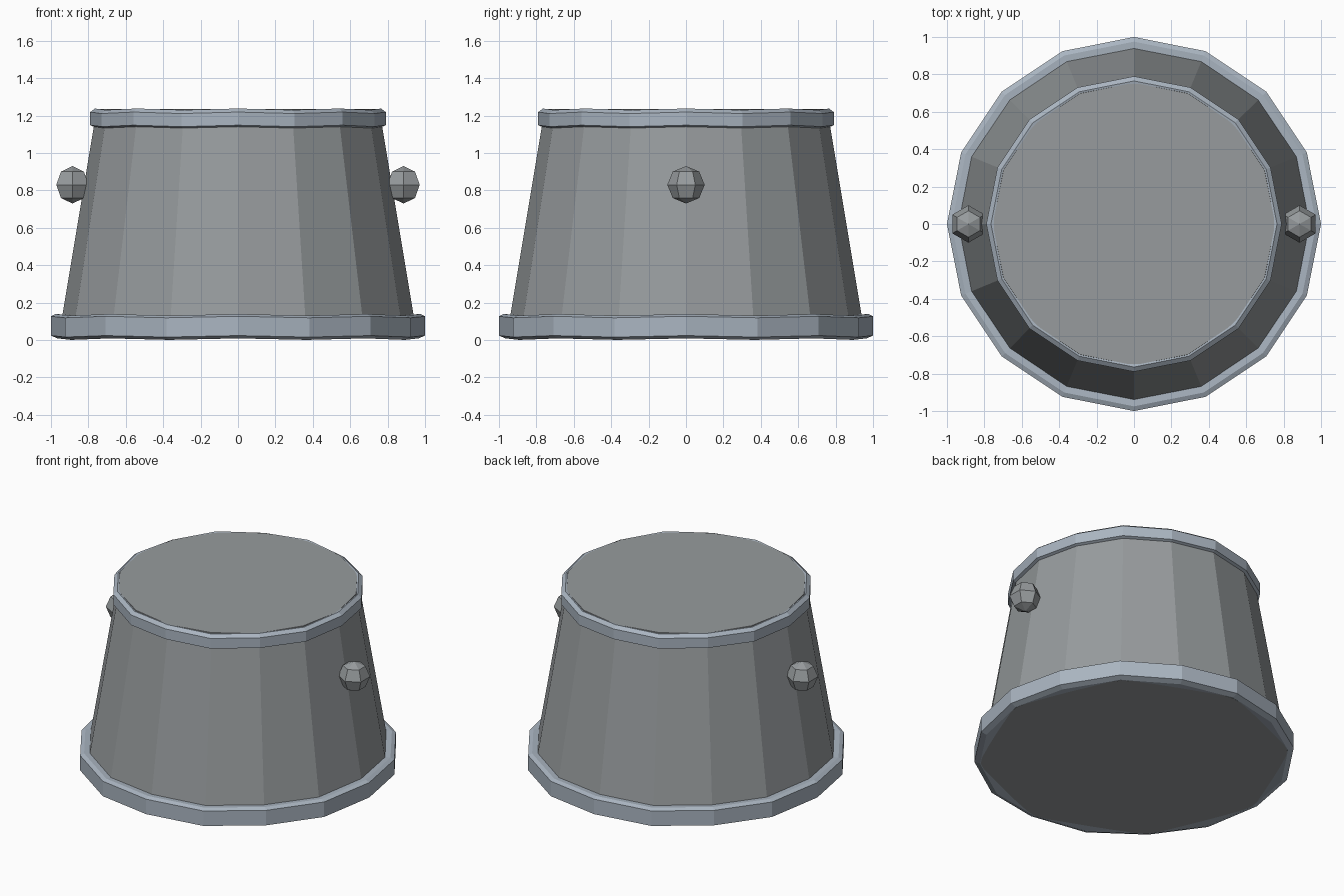
import bpy, bmesh
from math import pi, sin, cos

if "Cube" in bpy.data.objects:
    bpy.data.objects.remove(bpy.data.objects["Cube"])

SIDES = 16


def paint(name, rgb):
    mat = bpy.data.materials.new(name)
    mat.diffuse_color = (*rgb, 1)
    mat.use_nodes = True
    mat.node_tree.nodes["Principled BSDF"].inputs["Base Color"].default_value = mat.diffuse_color
    return mat


iron = paint("dark_iron", (0.31, 0.33, 0.34))
steel = paint("blue_steel", (0.40, 0.46, 0.53))


def revolve(name, profile, mat, ring=False, wave=0.0):
    """Turn an (r, z) profile into a 16-sided solid: closed ring or capped body."""
    bm = bmesh.new()
    cols = []
    for i in range(SIDES):
        a = 2 * pi * i / SIDES
        dz = wave * (-1) ** i
        cols.append([bm.verts.new((r * cos(a), r * sin(a), z + dz)) for r, z in profile])
    n = len(profile)
    for i in range(SIDES):
        a, b = cols[i], cols[(i + 1) % SIDES]
        for j in range(n if ring else n - 1):
            k = (j + 1) % n
            bm.faces.new((a[j], b[j], b[k], a[k]))
    if not ring:
        bm.faces.new([c[0] for c in cols])
        bm.faces.new([c[-1] for c in cols])
    bmesh.ops.recalc_face_normals(bm, faces=bm.faces)
    me = bpy.data.meshes.new(name)
    bm.to_mesh(me)
    bm.free()
    me.materials.append(mat)
    ob = bpy.data.objects.new(name, me)
    bpy.context.collection.objects.link(ob)
    return ob


# tapered body with flat top and bottom
revolve("body", [(0.96, 0.008), (0.755, 1.235)], iron)

# rims around the base and the top
revolve("base_rim", [(1.0, 0.02), (1.0, 0.123), (0.975, 0.135), (0.89, 0.131),
                     (0.89, 0.014), (0.965, 0.005)], steel, ring=True, wave=0.004)
revolve("top_rim", [(0.79, 1.145), (0.79, 1.215), (0.765, 1.234), (0.72, 1.225),
                    (0.72, 1.14), (0.765, 1.134)], steel, ring=True, wave=0.004)

# side knobs, six-sided with a corner towards the front
for side, x in (("left", -0.885), ("right", 0.885)):
    bpy.ops.mesh.primitive_uv_sphere_add(segments=6, ring_count=4, radius=0.1,
                                         location=(x, 0, 0.83))
    knob = bpy.context.object
    knob.name = side + "_knob"
    verts = knob.data.vertices
    if max(v.co.x for v in verts) > max(v.co.y for v in verts):
        knob.rotation_euler.z = pi / 2
    knob.data.materials.append(iron)
